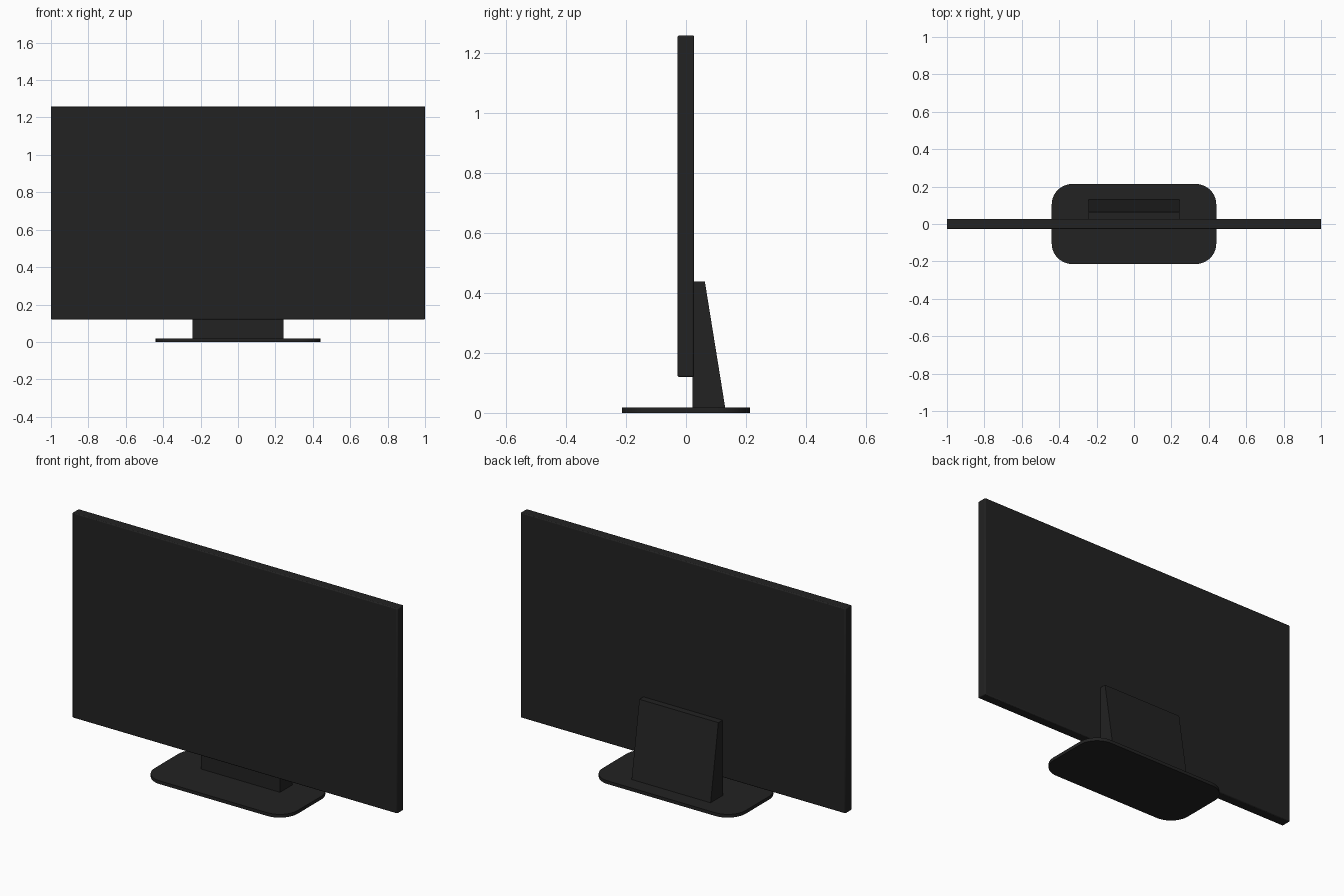
import bpy, bmesh, math

cube = bpy.data.objects.get("Cube")
if cube:
    bpy.data.objects.remove(cube, do_unlink=True)

black = bpy.data.materials.new("matte_black")
black.use_nodes = True
colour = (0.016, 0.016, 0.016, 1)
black.diffuse_color = colour
bsdf = black.node_tree.nodes["Principled BSDF"]
bsdf.inputs["Base Color"].default_value = colour
bsdf.inputs["Roughness"].default_value = 0.6


def extrude_profile(name, points, offset, bevel=0.0):
    """Extrude a closed 3D outline by an offset vector, with an optional edge bevel."""
    bm = bmesh.new()
    face = bm.faces.new([bm.verts.new(p) for p in points])
    ext = bmesh.ops.extrude_face_region(bm, geom=[face], use_keep_orig=True)
    verts = [g for g in ext["geom"] if isinstance(g, bmesh.types.BMVert)]
    bmesh.ops.translate(bm, verts=verts, vec=offset)
    bmesh.ops.recalc_face_normals(bm, faces=bm.faces)
    mesh = bpy.data.meshes.new(name)
    bm.to_mesh(mesh)
    bm.free()
    mesh.materials.append(black)
    obj = bpy.data.objects.new(name, mesh)
    bpy.context.collection.objects.link(obj)
    if bevel:
        mod = obj.modifiers.new("soft_edges", "BEVEL")
        mod.width = bevel
        mod.segments = 2
        mod.limit_method = "ANGLE"
    bpy.ops.object.select_all(action="DESELECT")
    obj.select_set(True)
    bpy.context.view_layer.objects.active = obj
    bpy.ops.object.shade_smooth_by_angle(angle=math.radians(30))
    return obj


def rounded_rectangle(half_x, half_y, radius, steps=10):
    points = []
    for corner, (sx, sy) in enumerate([(1, 1), (-1, 1), (-1, -1), (1, -1)]):
        for i in range(steps + 1):
            a = (corner + i / steps) * math.pi / 2
            points.append((sx * (half_x - radius) + radius * math.cos(a),
                           sy * (half_y - radius) + radius * math.sin(a), 0))
    return points


# Flat display panel with slightly softened edges
extrude_profile("display_panel",
                [(-1, -0.028, 0.12), (1, -0.028, 0.12), (1, -0.028, 1.26), (-1, -0.028, 1.26)],
                (0, 0.055, 0), bevel=0.005)

# Tapered stand neck behind the panel
neck = [(0.022, 0.01), (0.132, 0.01), (0.063, 0.438), (0.022, 0.438)]
extrude_profile("stand_neck", [(-0.243, y, z) for y, z in neck], (0.486, 0, 0))

# Thin base plate with rounded corners
extrude_profile("stand_base", rounded_rectangle(0.44, 0.214, 0.11), (0, 0, 0.018))
